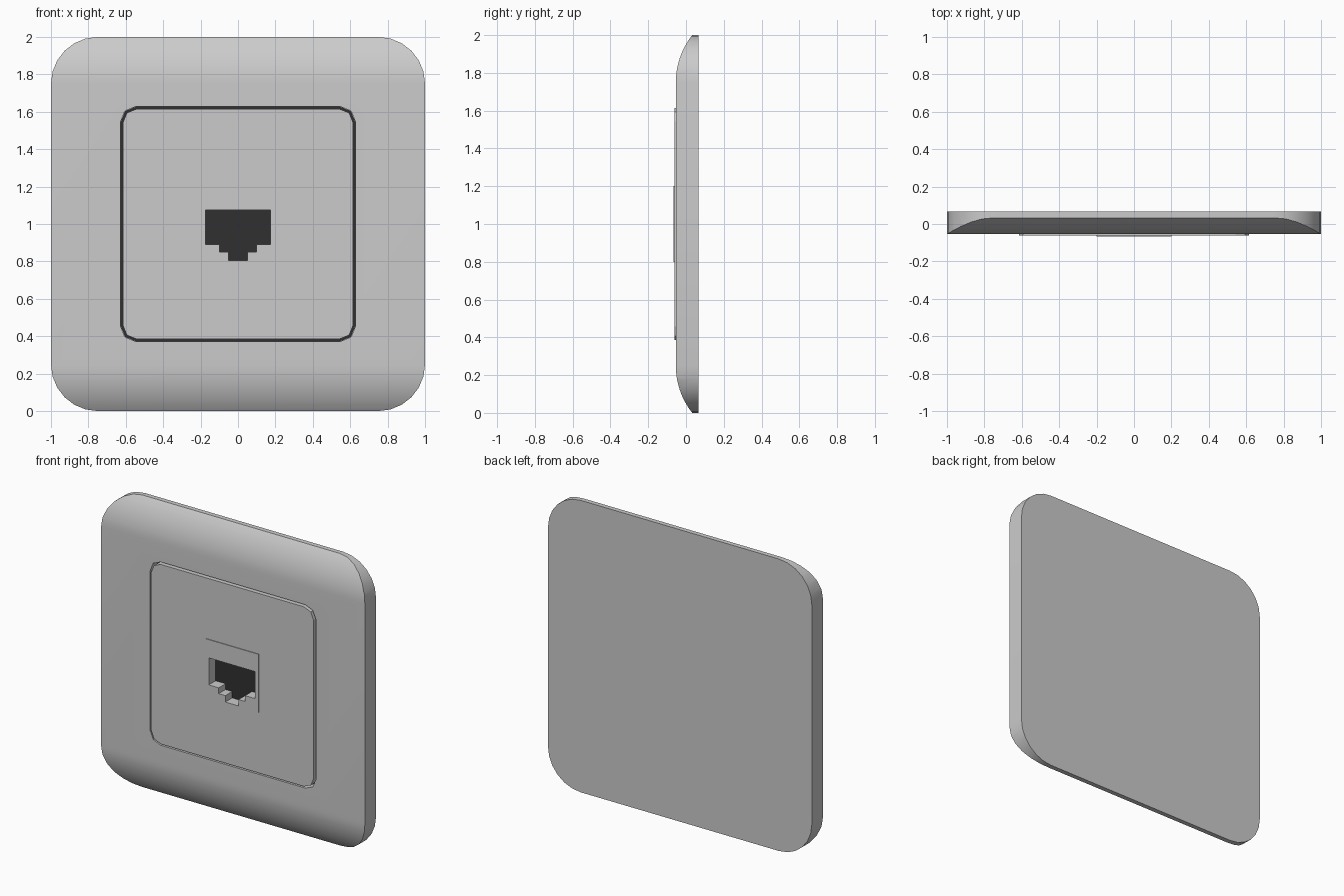
import bpy, bmesh
from math import sin, cos, pi, asin, radians
from mathutils import Vector

if "Cube" in bpy.data.objects:
    bpy.data.objects.remove(bpy.data.objects["Cube"])

BACK, FLOOR = 0.066, 0.01                   # rear of plate, bottom of the recess
FRONT, INSERT_FRONT, JACK_FRONT = -0.054, -0.061, -0.066


def rounded(half, r, seg):
    """Rounded square outline in x/z, centred on z = 1."""
    pts = []
    for q, (sx, sz) in enumerate([(1, 1), (-1, 1), (-1, -1), (1, -1)]):
        for i in range(seg + 1):
            a = (q + i / seg) * pi / 2
            pts.append((sx * (half - r) + r * cos(a), 1 + sz * (half - r) + r * sin(a)))
    return pts


def rect(x, z0, z1):
    return [(x, z1), (-x, z1), (-x, z0), (x, z0)]


def prism(name, pts, sweep):
    """Solid from a closed 3D outline pushed along a sweep vector."""
    bm = bmesh.new()
    face = bm.faces.new([bm.verts.new(p) for p in pts])
    ext = bmesh.ops.extrude_face_region(bm, geom=[face])
    bmesh.ops.translate(bm, vec=sweep, verts=[v for v in ext["geom"] if isinstance(v, bmesh.types.BMVert)])
    bmesh.ops.recalc_face_normals(bm, faces=bm.faces)
    me = bpy.data.meshes.new(name)
    bm.to_mesh(me)
    bm.free()
    ob = bpy.data.objects.new(name, me)
    bpy.context.collection.objects.link(ob)
    return ob


def slab(name, outline, y0, y1):
    return prism(name, [(x, y0, z) for x, z in outline], Vector((0, y1 - y0, 0)))


def boolean(ob, cutter, op="DIFFERENCE"):
    mod = ob.modifiers.new("cut", "BOOLEAN")
    mod.object, mod.operation, mod.solver = cutter, op, "EXACT"
    bpy.context.view_layer.objects.active = ob
    bpy.ops.object.modifier_apply(modifier=mod.name)
    bpy.data.objects.remove(cutter)


def colour(ob, value):
    mat = bpy.data.materials.new(ob.name + "_colour")
    mat.diffuse_color = (value, value, value, 1)
    mat.use_nodes = True
    mat.node_tree.nodes["Principled BSDF"].inputs["Base Color"].default_value = mat.diffuse_color
    ob.data.materials.append(mat)


# Wall plate: side profile with curved top and bottom, trimmed to a rounded square
dz, dy = 0.25, 0.087
R = (dz * dz + dy * dy) / (2 * dy)
amax, n = asin(dz / R), 10
arc = [(FRONT + R - R * cos(amax * i / n), 0.75 + R * sin(amax * i / n)) for i in range(n + 1)]
profile = [(y, 1 + z) for y, z in arc] + [(BACK + 0.1, 2), (BACK + 0.1, 0)]
profile += [(y, 1 - z) for y, z in reversed(arc)]
plate = prism("wall_plate", [(-1.1, y, z) for y, z in profile], Vector((2.2, 0, 0)))
boolean(plate, slab("trim", rounded(1, 0.25, 6), -0.2, BACK), "INTERSECT")
boolean(plate, slab("recess", rounded(0.628, 0.08, 2), -0.2, FLOOR))

# Dark panel at the bottom of the recess
panel = slab("dark_backing", rounded(0.627, 0.08, 2), FLOOR - 0.002, FLOOR + 0.001)
colour(panel, 0.03)

# Centre insert with a square opening for the jack
insert = slab("centre_insert", rounded(0.615, 0.072, 2), INSERT_FRONT, FLOOR)
boolean(insert, slab("jack_cut", rect(0.2, 0.8, 1.2), -0.2, 0.2))

# Jack frame with the stepped socket opening
jack = slab("jack_frame", rect(0.2, 0.8, 1.2), JACK_FRONT, FLOOR)
half = [(0.175, 1.075), (0.175, 0.89), (0.1, 0.89), (0.1, 0.85), (0.05, 0.85), (0.05, 0.806)]
opening = half + [(-x, z) for x, z in reversed(half)]
boolean(jack, slab("socket_cut", opening, -0.2, 0.2))
colour(jack, 0.6)

# Smooth the curved surfaces, keep edges sharp
bpy.ops.object.select_all(action="DESELECT")
plate.select_set(True)
bpy.context.view_layer.objects.active = plate
bpy.ops.object.shade_smooth_by_angle(angle=radians(30))
